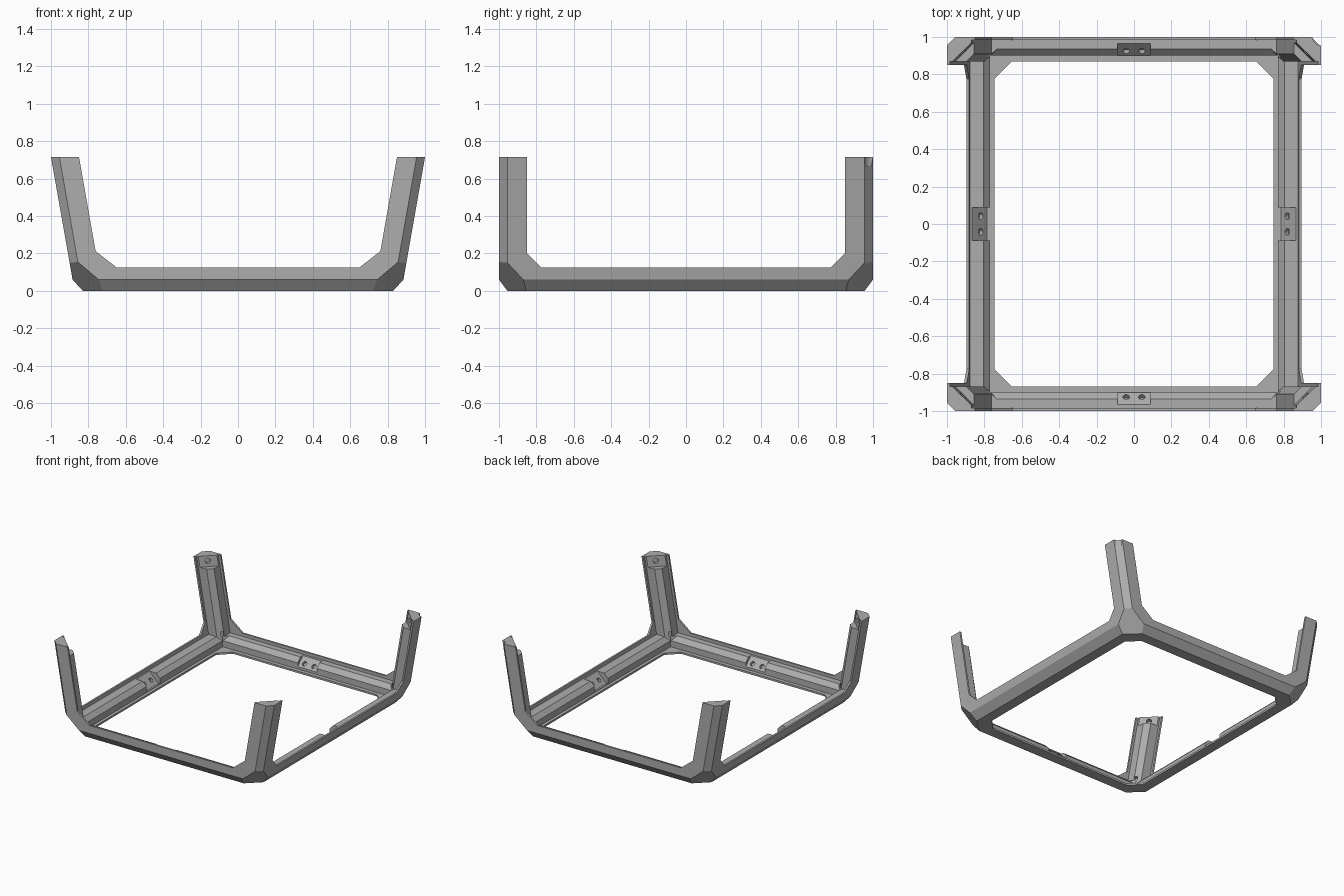
import bpy, bmesh, math
from mathutils import Vector, Matrix

if "Cube" in bpy.data.objects:
    bpy.data.objects.remove(bpy.data.objects["Cube"])

grey = bpy.data.materials.new("mid grey")
grey.use_nodes = True
grey.diffuse_color = (0.42, 0.42, 0.42, 1)
grey.node_tree.nodes["Principled BSDF"].inputs["Base Color"].default_value = (0.42, 0.42, 0.42, 1)

HEIGHT = 0.715
LIP = 0.015
LEAN = (math.cos(math.radians(10)), 0, -math.sin(math.radians(10)))
CORNER = (LEAN[0], 1, LEAN[2])
X, Y, UP, DOWN = (1, 0, 0), (0, 1, 0), (0, 0, 1), (0, 0, -1)


def make_object(name, bm):
    bmesh.ops.recalc_face_normals(bm, faces=bm.faces)
    mesh = bpy.data.meshes.new(name)
    bm.to_mesh(mesh)
    bm.free()
    mesh.materials.append(grey)
    obj = bpy.data.objects.new(name, mesh)
    bpy.context.collection.objects.link(obj)
    return obj


def convex(name, planes):
    """Trim a big block by (normal, point) planes mirrored across x and y."""
    bm = bmesh.new()
    bmesh.ops.create_cube(bm, size=4)
    for normal, point in planes:
        for sx in ((1, -1) if normal[0] else (1,)):
            for sy in ((1, -1) if normal[1] else (1,)):
                flip = Vector((sx, sy, 1))
                cut = bmesh.ops.bisect_plane(
                    bm, geom=bm.verts[:] + bm.edges[:] + bm.faces[:],
                    plane_co=Vector(point) * flip, plane_no=Vector(normal) * flip,
                    clear_outer=True)
                edges = [e for e in cut["geom_cut"]
                         if isinstance(e, bmesh.types.BMEdge) and e.is_boundary]
                if edges:
                    bmesh.ops.holes_fill(bm, edges=edges, sides=0)
    return make_object(name, bm)


def drill(name, centre, direction, radius, depth):
    bm = bmesh.new()
    turn = Vector(direction).to_track_quat("Z", "Y").to_matrix().to_4x4()
    bmesh.ops.create_cone(bm, cap_ends=True, segments=20, radius1=radius, radius2=radius,
                          depth=depth, matrix=Matrix.Translation(centre) @ turn)
    return make_object(name, bm)


def subtract(target, cutter):
    cutter.hide_render = True
    mod = target.modifiers.new("cut", "BOOLEAN")
    mod.operation, mod.solver, mod.object = "DIFFERENCE", "EXACT", cutter
    bpy.context.view_layer.objects.active = target
    bpy.ops.object.modifier_apply(modifier=mod.name)
    bpy.data.objects.remove(cutter)


# Chamfered tub with leaning sides
frame = convex("corner_frame", [
    (UP, (0, 0, HEIGHT)), (DOWN, (0, 0, 0)),
    (Y, (0, 1, 0)), (LEAN, (1, 0, HEIGHT)),
    (CORNER, (0.955, 1, HEIGHT)),
    ((0, 0.06, -0.045), (0, 1, 0.06)),
    ((0.06, 0, -0.055), (0.885, 0, 0.06)),
    ((0.53, 0.57, -0.63), (0.745, 1, 0.06)),
])

cutters = [
    # Hollow that leaves sloped inner faces on rails and legs
    ("hollow", [(X, (0.95, 0, 0)), (Y, (0, 0.96, 0)), (DOWN, (0, 0, 0.04)),
                ((1, 0, -1), (0.805, 0, 0.10)), ((0, 1, -1), (0, 0.935, 0.10)),
                (CORNER, (0.91, 0.87, HEIGHT))]),
    # Rebates that leave a thin lip around each opening
    ("floor_rebate", [(X, (0.77, 0, 0)), (Y, (0, 0.90, 0)), (DOWN, (0, 0, LIP))]),
    ("front_rebate", [(Y, (0, 1 - LIP, 0)), (DOWN, (0, 0, 0.10)), (LEAN, (0.87, 0, HEIGHT))]),
    ("side_rebate", [(Y, (0, 0.87, 0)), (DOWN, (0, 0, 0.10)), (LEAN, (1 - LIP, 0, HEIGHT))]),
    # Openings with angled corners
    ("floor_opening", [(X, (0.745, 0, 0)), (Y, (0, 0.868, 0)), ((1, 1, 0), (0.655, 0.868, 0))]),
    ("front_opening", [(DOWN, (0, 0, 0.125)), (LEAN, (0.85, 0, HEIGHT)),
                       ((0.09, 0, -0.115), (0.65, 0, 0.125))]),
    ("side_opening", [(DOWN, (0, 0, 0.125)), (Y, (0, 0.85, 0)),
                      ((0, 1, -1), (0, 0.775, 0.125))]),
    # Notched seats in the rail middles and leg tops
    ("side_seat", [((1, 0, -1), (0.865, 0, 0.10)), (Y, (0, 0.087, 0)),
                   (DOWN, (0, 0, 0.02)), (UP, (0, 0, 0.11))]),
    ("front_seat", [((0, 1, -1), (0, 0.965, 0.10)), (X, (0.087, 0, 0)),
                    (DOWN, (0, 0, 0.02)), (UP, (0, 0, 0.11))]),
    ("leg_seat", [(CORNER, (0.97, 0.87, HEIGHT)), (DOWN, (0, 0, 0.63)),
                  (Y, (0, 0.98, 0)), (LEAN, (0.98, 0, HEIGHT))]),
]
for name, planes in cutters:
    subtract(frame, convex(name, planes))

# Screw holes in the seats and corners
for s in (1, -1):
    for t in (0.042, -0.042):
        subtract(frame, drill("side_hole", (s * 0.82, t, 0.055), (s, 0, -1), 0.018, 0.05))
        subtract(frame, drill("front_hole", (t, s * 0.925, 0.06), (0, s, -1), 0.018, 0.05))
    for r in (1, -1):
        subtract(frame, drill("leg_hole", (s * 0.917, r * 0.917, 0.675), (s, r, -0.2), 0.02, 0.06))
        subtract(frame, drill("corner_hole", (s * 0.785, r * 0.91, 0.09), UP, 0.018, 0.09))

# Small nick in one leg tip
subtract(frame, drill("tip_nick", (1, 1, 0.70), UP, 0.045, 0.07))
